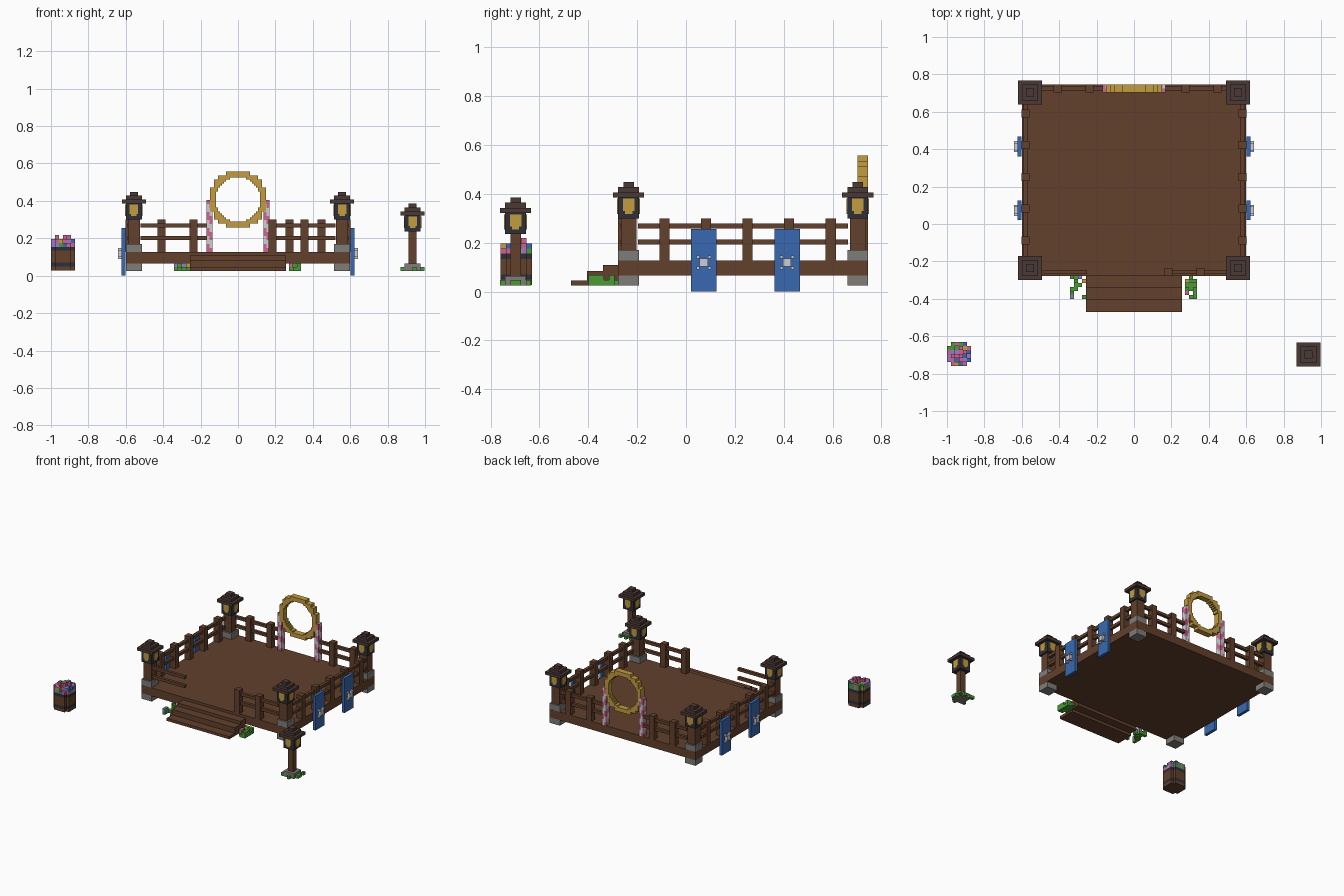
import bpy, bmesh, random
from mathutils import Vector

random.seed(4)
cube = bpy.data.objects.get("Cube")
if cube:
    bpy.data.objects.remove(cube)


def material(name, code):
    def lin(c):
        c /= 255
        return c / 12.92 if c < 0.04 else ((c + 0.055) / 1.055) ** 2.4
    col = [lin(c) for c in bytes.fromhex(code)] + [1]
    m = bpy.data.materials.new(name)
    m.use_nodes = True
    m.diffuse_color = col
    m.node_tree.nodes["Principled BSDF"].inputs["Base Color"].default_value = col
    return m


WOOD = material("brown wood", "62402c")
ROOF = material("dark roof wood", "4a3935")
IRON = material("dark iron", "2f3038")
GOLD = material("gold", "c29c40")
STONE = material("grey stone", "807d79")
BLUE = material("blue cloth", "3869b0")
WHITE = material("pale grey", "cfcfd2")
PINK = material("pink", "cf6490")
GREEN = material("leaf green", "4a9a38")
PURPLE = material("purple", "9a78d0")


def finish(name, bm, mats):
    me = bpy.data.meshes.new(name)
    bm.to_mesh(me)
    bm.free()
    for m in mats:
        me.materials.append(m)
    ob = bpy.data.objects.new(name, me)
    bpy.context.collection.objects.link(ob)
    return ob


def box(name, x, y, z, mat):
    """Block from (min, max) ranges along each axis."""
    bm = bmesh.new()
    bmesh.ops.create_cube(bm, size=1)
    lo, hi = (Vector(v) for v in zip(x, y, z))
    for v in bm.verts:
        v.co = Vector(a + (b - a) * (c + 0.5) for a, b, c in zip(lo, hi, v.co))
    return finish(name, bm, [mat])


def block(name, cx, cy, w, d, z0, z1, mat):
    return box(name, (cx - w / 2, cx + w / 2), (cy - d / 2, cy + d / 2), (z0, z1), mat)


def voxels(name, cells, origin, size):
    """Stepped solid: cells maps grid positions to materials; only outer faces."""
    mats = list(dict.fromkeys(cells.values()))
    bm = bmesh.new()
    for cell, mat in cells.items():
        for axis in range(3):
            for side in (0, 1):
                near = list(cell)
                near[axis] += 2 * side - 1
                if tuple(near) in cells:
                    continue
                u, v = (axis + 1) % 3, (axis + 2) % 3
                ring = []
                for a, b in ((0, 0), (1, 0), (1, 1), (0, 1)):
                    p = list(cell)
                    p[axis] += side
                    p[u] += a
                    p[v] += b
                    ring.append(bm.verts.new([o + s * c for o, s, c in zip(origin, size, p)]))
                f = bm.faces.new(ring if side else ring[::-1])
                f.material_index = mats.index(mat)
    bmesh.ops.remove_doubles(bm, verts=bm.verts, dist=1e-5)
    return finish(name, bm, mats)


U = 0.0213  # common block unit
X, FRONT, BACK = 0.557, -0.235, 0.703
RAIL_X, RAIL_F, RAIL_B = 0.579, -0.257, 0.725


def lantern(name, x, y, z):
    block(name + "_body", x, y, 4 * U, 4 * U, z, z + 0.085, IRON)
    # glowing panes with a narrower foot
    t = 4 * U + 0.008
    for w, a, b in ((0.047, 0.03, 0.08), (0.03, 0.018, 0.03)):
        block(name + "_pane", x, y, w, t, z + a, z + b, GOLD)
        block(name + "_pane", x, y, t, w, z + a, z + b, GOLD)
    for i, w in enumerate((6, 4, 2)):
        h = z + 0.085 + i * U
        block(name + "_roof", x, y, w * U, w * U, h, h + U, ROOF)


# Platform with corner posts
box("platform", (-0.6, 0.6), (-0.278, 0.746), (0.066, 0.127), WOOD)
for sx in (-1, 1):
    for y in (FRONT, BACK):
        block("corner_foot", sx * X, y, 4 * U, 4 * U, 0.025, 0.066, STONE)
        block("corner_stone", sx * X, y, 4 * U, 4 * U, 0.127, 0.17, STONE)
        block("corner_post", sx * X, y, 3 * U, 3 * U, 0.17, 0.3, WOOD)
        lantern("corner_lantern", sx * X, y, 0.3)

# Entrance steps
for y0, y1, z0, z1 in ((-0.47, -0.34, 0.025, 0.045), (-0.405, -0.278, 0.045, 0.085),
                       (-0.34, -0.27, 0.066, 0.108)):
    box("step", (-0.257, 0.257), (y0, y1), (z0, z1), WOOD)

# Railings
RAILS = ((0.192, 0.213), (0.258, 0.279))


def rail_along_x(a, b, y, posts):
    for z in RAILS:
        box("rail", (a, b), (y - U / 2, y + U / 2), z, WOOD)
    for x in posts:
        block("rail_post", x, y, 2 * U, 2 * U, 0.127, 0.3, WOOD)


rail_along_x(-0.52, -0.25, RAIL_F, ())
rail_along_x(0.175, 0.52, RAIL_F, (0.185, 0.356))
rail_along_x(-0.52, -0.165, RAIL_B, (-0.41, -0.238))
rail_along_x(0.165, 0.52, RAIL_B, (0.275, 0.446))
for sx in (-1, 1):
    for z in RAILS:
        block("side_rail", sx * RAIL_X, 0.234, U, 0.86, *z, WOOD)
    for i in range(5):
        block("side_rail_post", sx * RAIL_X, -0.088 + 0.17 * i, 2 * U, 2 * U, 0.127, 0.3, WOOD)

# Banners with raised emblems
emblem = {(0, i, j): WHITE for i in range(-2, 3) for j in range(-2, 3)
          if abs(i) == abs(j) or abs(i) + abs(j) == 1}
for sx in (-1, 1):
    for y in (0.073, 0.414):
        block("banner", sx * 0.611, y, U, 0.105, 0, 0.255, BLUE)
        voxels("banner_emblem", emblem, (0.62 if sx > 0 else -0.642, y - 0.006, 0.113),
               (0.022, 0.0115, 0.0115))

# Striped pillars and the stepped ring above them
stripes = {(i, j, k): PINK if (i + j + k) % 4 < 2 else WHITE
           for i in range(2) for j in range(2) for k in range(13)}
for x in (-0.168, 0.136):
    voxels("striped_pillar", stripes, (x, 0.703, 0.127), (0.016, U, U))
ring = {}
for i in range(-14, 14):
    for k in range(-14, 14):
        outer = (i // 2 + 0.5) ** 2 + (k // 2 + 0.5) ** 2
        inner = (i + 0.5) ** 2 + (k + 0.5) ** 2
        if outer < 7.2 ** 2 and inner > 11.2 ** 2:
            ring[i, 0, k] = GOLD
voxels("gold_ring", ring, (0, 0.702, 0.407), (U / 2, 2 * U, U / 2))

# Flower beds beside the steps
FLOWERS = [GREEN, GREEN, GREEN, PURPLE, PINK, GOLD]
for x, wide in ((-0.342, 4), (0.272, 3)):
    bed = {}
    for i in range(wide):
        for j in range(6):
            if random.random() < 0.65:
                bed[i, j, 0] = GREEN
                if random.random() < 0.6:
                    bed[i, j, 1] = random.choice(FLOWERS)
    voxels("flower_bed", bed, (x, -0.4, 0.025), (U, U, U))

# Planted barrel
barrel = {}
for i in range(6):
    for j in range(6):
        if i in (0, 5) and j in (0, 5):
            continue
        for k in range(6):
            barrel[i, j, k] = IRON if k in (1, 5) else WOOD
        barrel[i, j, 6] = random.choice(FLOWERS[1:] + [BLUE])
        if random.random() < 0.8:
            barrel[i, j, 7] = random.choice(FLOWERS[1:] + [BLUE])
            if 0 < i < 5 and 0 < j < 5 and random.random() < 0.4:
                barrel[i, j, 8] = PINK
voxels("planted_barrel", barrel, (-1, -0.759, 0.027), (U, U, U))

# Free-standing lamp post
LX, LY = 0.934, -0.698
block("lamp_base", LX, LY, 4 * U, 4 * U, 0.025, 0.064, STONE)
block("lamp_pole", LX, LY, 2 * U, 2 * U, 0.064, 0.236, WOOD)
lantern("lamp_head", LX, LY, 0.236)
grass = {(i, j, 0): GREEN for i in range(6) for j in range(6)
         if (i in (0, 5) or j in (0, 5)) and random.random() < 0.55}
voxels("lamp_grass", grass, (LX - 3 * U, LY - 3 * U, 0.025), (U, U, U))
